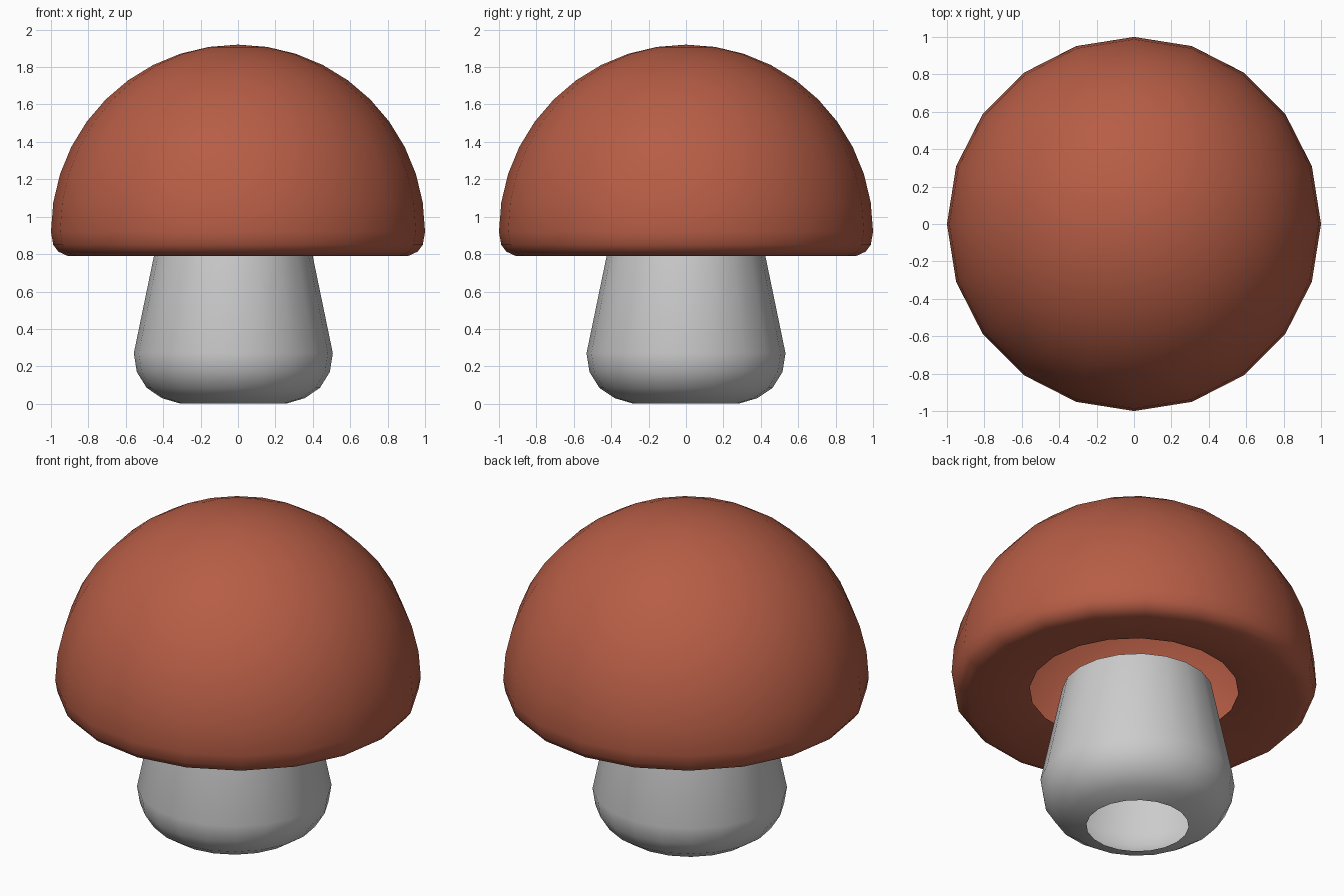
import bpy, bmesh
from math import sin, cos, pi, radians

if "Cube" in bpy.data.objects:
    bpy.data.objects.remove(bpy.data.objects["Cube"])

SIDES = 20


def lathe(name, profile, x=0.0):
    """Revolve (radius, z) points around z; ends stay open unless radius is 0."""
    bm = bmesh.new()
    rings = []
    for r, z in profile:
        if r == 0:
            rings.append([bm.verts.new((x, 0, z))] * SIDES)
        else:
            rings.append([bm.verts.new((x + r * cos(2 * pi * i / SIDES),
                                        r * sin(2 * pi * i / SIDES), z))
                          for i in range(SIDES)])
    for low, high in zip(rings, rings[1:]):
        for i in range(SIDES):
            j = (i + 1) % SIDES
            quad = [low[i], low[j], high[j], high[i]]
            bm.faces.new(list(dict.fromkeys(quad)))
    for f in bm.faces:
        f.smooth = True
    mesh = bpy.data.meshes.new(name)
    bm.to_mesh(mesh)
    bm.free()
    ob = bpy.data.objects.new(name, mesh)
    bpy.context.collection.objects.link(ob)
    return ob


# Stem: rounded foot, tapering upward, open at both ends
lathe("stem", [(0.28, 0.0), (0.382, 0.03), (0.463, 0.085), (0.516, 0.17),
               (0.532, 0.27), (0.412, 0.85)], x=-0.025)

# Cap: hollow underside opening, rounded rim, then a half-sphere dome
rim = [(0.572, 0.845), (0.91, 0.79), (0.96, 0.813), (0.988, 0.85)]
dome = [(cos(radians(9 * k)), 0.92 + sin(radians(9 * k))) for k in range(10)]
cap = lathe("cap", rim + dome + [(0, 1.92)])

brown = bpy.data.materials.new("cap_brown")
brown.diffuse_color = (0.47, 0.11, 0.06, 1)
brown.use_nodes = True
brown.node_tree.nodes["Principled BSDF"].inputs["Base Color"].default_value = brown.diffuse_color
cap.data.materials.append(brown)
